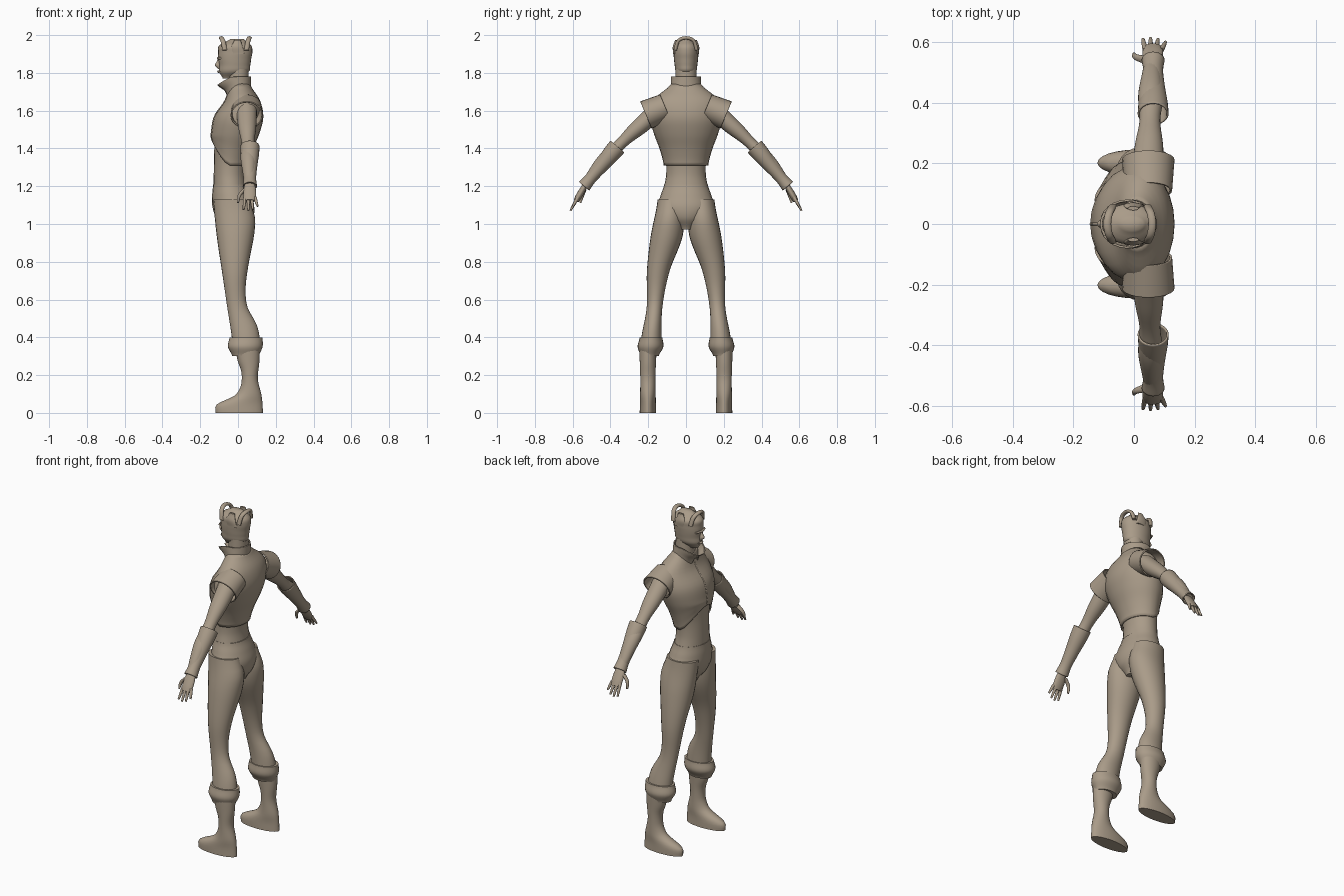
import bpy, bmesh, math
from mathutils import Vector

if "Cube" in bpy.data.objects:
    bpy.data.objects.remove(bpy.data.objects["Cube"], do_unlink=True)

clay = bpy.data.materials.new("warm_clay")
clay.use_nodes = True
COLOUR = (.4, .33, .25, 1)
clay.diffuse_color = COLOUR
clay.node_tree.nodes["Principled BSDF"].inputs["Base Color"].default_value = COLOUR

RINGS = 24
SIDES = 24
STATIONS = [step / RINGS for step in range(RINGS + 1)]
MIRROR = {"left": -1, "right": 1}


def sample(profile, t):
    """Smooth curve through evenly spaced values; a single number is constant."""
    if not isinstance(profile, tuple):
        return profile
    last = len(profile) - 1
    i = min(int(t * last), last - 1)
    t = t * last - i
    a, b = profile[max(i - 1, 0)], profile[i]
    c, d = profile[i + 1], profile[min(i + 2, last)]
    slope_b, slope_c = (c - a) / 2, (d - b) / 2
    bend = 3 * (c - b) - 2 * slope_b - slope_c
    twist = 2 * (b - c) + slope_b + slope_c
    return b + t * (slope_b + t * (bend + t * twist))


def finish(name, data):
    """Link a mesh or curve as an object with the shared material."""
    data.materials.append(clay)
    obj = bpy.data.objects.new(name, data)
    bpy.context.collection.objects.link(obj)
    return obj


def skin(name, rings, closed=True, thickness=0):
    """Bridge rings of points: solid with caps, or an open shell if thick."""
    bm = bmesh.new()
    rows = [[bm.verts.new(point) for point in ring] for ring in rings]
    count = len(rows[0])
    for lower, upper in zip(rows, rows[1:]):
        for i in range(count if closed else count - 1):
            j = (i + 1) % count
            bm.faces.new((lower[i], lower[j], upper[j], upper[i]))
    if not thickness:
        bm.faces.new(rows[0])
        bm.faces.new(rows[-1])
    bmesh.ops.recalc_face_normals(bm, faces=bm.faces[:])
    mesh = bpy.data.meshes.new(name)
    bm.to_mesh(mesh)
    bm.free()
    obj = finish(name, mesh)
    if thickness:
        shell = obj.modifiers.new("thickness", "SOLIDIFY")
        shell.thickness = thickness
        shell.offset = 0
    bpy.ops.object.select_all(action="DESELECT")
    obj.select_set(True)
    bpy.context.view_layer.objects.active = obj
    bpy.ops.object.shade_smooth_by_angle(angle=math.radians(50))


def stack(name, bottom, top, front, back, inner, outer, lift=0, side=1, gap=0, thickness=0):
    """Level oval rings between two heights, bounded by four profiles."""
    rings = []
    for t in STATIONS:
        x0, x1 = sample(front, t), sample(back, t)
        y0, y1 = sample(inner, t), sample(outer, t)
        ring = []
        for i in range(SIDES):
            share = i / (SIDES - 1) if gap else i / SIDES
            angle = gap + (math.tau - 2 * gap) * share
            forward = math.cos(angle)
            ring.append(((x0 + x1) / 2 - (x1 - x0) / 2 * forward,
                         side * ((y0 + y1) / 2 + (y1 - y0) / 2 * math.sin(angle)),
                         bottom + (top - bottom) * t
                         + sample(lift, t) * max(0, forward) ** 1.5))
        rings.append(ring)
    skin(name, rings, closed=not gap, thickness=thickness)


def centred(name, bottom, top, front, back, half, **options):
    """Stack that is symmetrical about the middle line."""
    mirrored = tuple(-h for h in half) if isinstance(half, tuple) else -half
    stack(name, bottom, top, front, back, mirrored, half, **options)


def limb(name, x, y, z, width, ratio=1, side=1, thickness=0):
    """Oval tube along a path, with its width across x."""
    path = [Vector([sample(axis, t) for axis in (x, y, z)]) for t in STATIONS]
    rings = []
    for i, t in enumerate(STATIONS):
        along = path[min(i + 1, RINGS)] - path[max(i - 1, 0)]
        across = Vector((0, -along.z, along.y)).normalized()
        radius = sample(width, t)
        ring = []
        for k in range(SIDES):
            angle = math.tau * k / SIDES
            point = path[i] + across * radius * ratio * math.sin(angle)
            ring.append((point.x + radius * math.cos(angle), side * point.y, point.z))
        rings.append(ring)
    skin(name, rings, thickness=thickness)


# Head and neck
centred("neck", 1.66, 1.82, front=-.05, back=.056, half=(.06, .055))
centred("head", 1.77, 1.98,
        front=(-.08, -.1, -.1, -.105, -.105, -.1, -.04),
        back=(-.02, .055, .065, .07, .076, .07, .03),
        half=(.02, .053, .06, .064, .066, .062, .02))
centred("nose", 1.82, 1.88, front=(-.105, -.122, -.113, -.107), back=-.09,
        half=(.01, .013, .008, .005))
limb("brow", x=(-.095, -.106, -.095), y=(-.04, .04), z=1.877, width=.006)
limb("lips", x=(-.098, -.103, -.098), y=(-.02, .02), z=1.807, width=(.003, .007, .003))

# Raised hair ridges: arches at the front and back, tufts at the sides
for name, root, crest in (("front_hair_ridge", -.07, -.088), ("back_hair_ridge", .045, .06)):
    limb(name, x=(root, crest, root), y=(-.057, -.04, 0, .04, .057),
         z=(1.92, 1.97, 1.985, 1.97, 1.92), width=.013, ratio=.7)
for label, side in MIRROR.items():
    stack(label + "_hair_tuft", 1.9, 1.975, front=(-.03, -.035, -.02), back=(.035, .015),
          inner=(.055, .045), outer=(.068, .07, .058), side=side)

# Sleeveless jacket with a raised front hem, collar and front seam
hem, shoulder = 1.31, 1.74
chest = (-.135, -.14, -.138, -.122, -.065, -.044)
rise = (.13, .07, 0, 0, 0, 0)
centred("jacket", hem, shoulder, front=chest, back=(.05, .075, .11, .13, .112, .06),
        half=(.114, .135, .167, .187, .17, .075), lift=rise, thickness=.008)
centred("collar", 1.7, 1.78, front=(-.06, -.075, -.11), back=.065, half=.077,
        lift=(-.02, -.045), gap=.3, thickness=.007)
seam = bpy.data.curves.new("jacket_seam", "CURVE")
seam.dimensions = "3D"
seam.bevel_depth = .006
line = seam.splines.new("POLY")
line.points.add(RINGS)
for point, t in zip(line.points, STATIONS):
    point.co = (sample(chest, t), 0, hem + (shoulder - hem) * t + sample(rise, t), 1)
finish("jacket_seam", seam)

# Bare waist and hips
centred("abdomen", 1.17, 1.45, front=(-.13, -.125), back=(.05, .04, .05, .08),
        half=(.12, .105, .11, .14))
centred("trouser_hips", .97, 1.21, front=(-.07, -.115, -.135, -.137, -.132),
        back=(.045, .08, .086, .07, .05), half=(.04, .11, .15, .135, .115))

for label, side in MIRROR.items():
    # Trouser leg, rolled cuff and boot
    stack(label + "_trouser_leg", .37, 1.13, front=(-.03, -.057, -.085, -.113, -.13),
          back=(.118, .1, .05, .04, .05, .067, .085, .09, .06),
          inner=(.13, .125, .087, .017, .01), outer=(.24, .208, .207, .186, .15), side=side)
    stack(label + "_trouser_cuff", .3, .4, front=(-.03, -.053, -.045), back=(.11, .13, .13),
          inner=(.145, .12, .125), outer=(.24, .256, .245), side=side)
    stack(label + "_boot", 0, .36,
          front=(-.118, -.112, -.02, .012, .02, .016, 0, -.01, -.02),
          back=(.132, .125, .105, .113, .115),
          inner=(.158, .162, .155), outer=(.245, .242, .248), side=side)

    # Cap sleeve, arm and flared forearm guard
    limb(label + "_sleeve", x=.047, y=(.11, .212), z=(1.62, 1.577), width=(.075, .083),
         ratio=.9, side=side, thickness=.007)
    limb(label + "_arm", x=(.045, .06), y=(.15, .535), z=(1.6, 1.5, 1.35, 1.21),
         width=(.055, .052, .046, .034, .042, .033, .024), ratio=.9, side=side)
    limb(label + "_forearm_guard", x=.063, y=(.363, .54), z=(1.41, 1.2),
         width=(.048, .045, .036, .03, .035), ratio=.95, side=side, thickness=.006)

    # Palm, thumb and four fanned fingers
    limb(label + "_palm", x=.062, y=(.525, .582), z=(1.22, 1.122),
         width=(.022, .031, .034, .029), ratio=.5, side=side)
    limb(label + "_thumb", x=(.04, .006, 0), y=(.54, .56), z=(1.185, 1.112),
         width=(.014, .01, .005), side=side)
    for k, finger in enumerate(("index", "middle", "ring", "little")):
        x = .037 + .0175 * k
        reach = 1 - .08 * (k - 1) ** 2
        limb(f"{label}_{finger}_finger", x=(x, x + .007 * (k - 1)),
             y=(.572, .572 + .04 * reach), z=(1.142, 1.142 - .072 * reach),
             width=(.009, .008, .005), side=side)
